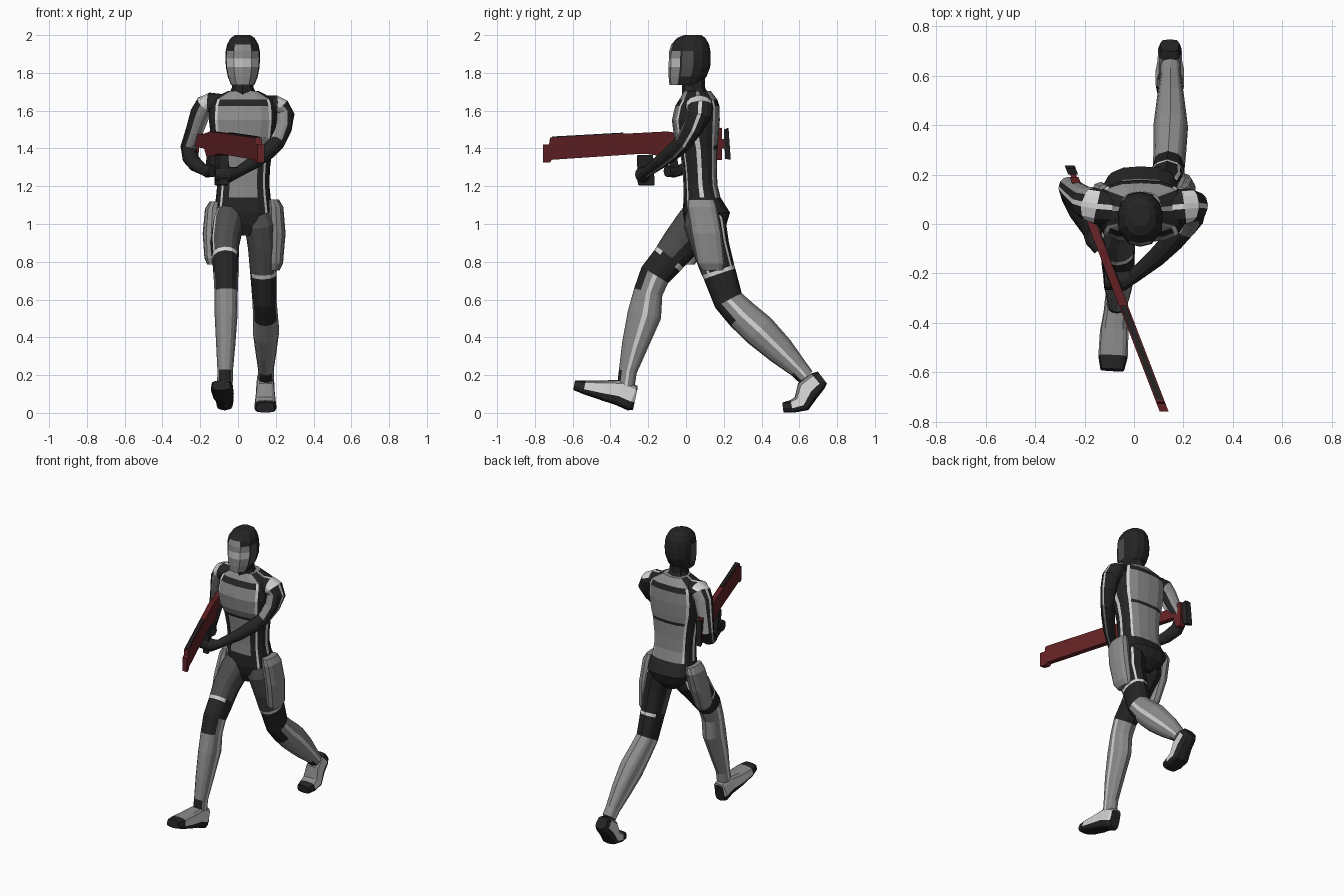
import bpy, bmesh
from math import sin, cos, radians
from mathutils import Vector as V

# Flat colours
MATS = []
def mat(name, r, g, b):
    m = bpy.data.materials.new(name)
    m.diffuse_color = (r, g, b, 1)
    MATS.append(m)
    return len(MATS) - 1

DARK = mat("charcoal suit", .018, .018, .018)
SLATE = mat("slate thigh", .075, .075, .075)
GREY = mat("mid grey armour", .26, .26, .26)
LIGHT = mat("light grey stripe", .66, .66, .66)
VISOR = mat("pale visor", .55, .55, .55)
RED = mat("dark red weapon", .125, .016, .018)

def finish(name, bm):
    bmesh.ops.recalc_face_normals(bm, faces=bm.faces[:])
    for v in bm.verts:
        v.co.z = max(v.co.z, 0)
    me = bpy.data.meshes.new(name)
    bm.to_mesh(me)
    bm.free()
    for m in MATS:
        me.materials.append(m)
    ob = bpy.data.objects.new(name, me)
    bpy.context.collection.objects.link(ob)
    return ob

def loft(name, rings, half, colour, ref=(0, -1, 0), e=2.2, flat=False):
    """Tube through rings (x, y, z, half width, half depth); angle 0 faces ref, +90 faces +x."""
    ang = half + [-a for a in half[-2:0:-1]]
    n = len(ang)
    bm = bmesh.new()
    loops = []
    for i, (x, y, z, rx, rf) in enumerate(rings):
        a, b = rings[max(i - 1, 0)], rings[min(i + 1, len(rings) - 1)]
        t = V((0, 0, -1)) if flat else (V(b[:3]) - V(a[:3])).normalized()
        f = V(ref) - t * t.dot(V(ref))
        f.normalize()
        s = f.cross(t)
        loop = []
        for q in ang:
            c, d = cos(radians(q)), sin(radians(q))
            p = lambda k: (1 if k > 0 else -1) * abs(k) ** (2 / e)
            loop.append(bm.verts.new(V((x, y, z)) + s * rx * p(d) + f * rf * p(c)))
        loops.append(loop)
    for i in range(len(rings) - 1):
        for j in range(n):
            k = (j + 1) % n
            face = bm.faces.new((loops[i][j], loops[i][k], loops[i + 1][k], loops[i + 1][j]))
            a, b = ang[j], ang[k]
            if b - a > 180:
                b -= 360
            if a - b > 180:
                b += 360
            mid = (a + b) / 2
            face.material_index = colour(i, mid if mid <= 180 else mid - 360)
    for i, loop in ((0, loops[0]), (len(rings) - 2, loops[-1])):
        bm.faces.new(loop).material_index = colour(i, 180)
    return finish(name, bm)

def plate(name, pts, x0, x1, m, bevel=0, shear=0, y0=.21):
    """Side profile (y, z) extruded from x0 to x1, optionally slanted in plan."""
    bm = bmesh.new()
    f = bm.faces.new([bm.verts.new((x0, y, z)) for y, z in pts])
    r = bmesh.ops.extrude_face_region(bm, geom=[f])
    for v in r["geom"]:
        if isinstance(v, bmesh.types.BMVert):
            v.co.x = x1
    for v in bm.verts:
        v.co.x += (y0 - v.co.y) * shear
    for f in bm.faces:
        f.material_index = m
    ob = finish(name, bm)
    if bevel:
        b = ob.modifiers.new("bevel", 'BEVEL')
        b.width, b.segments = bevel, 2
    return ob

# Head: helmet with face mask, visor band and side panels
def head_col(i, a):
    a = abs(a)
    if i >= 3 and a < 66 or i == 2 and a < 28:
        return VISOR if i == 4 else GREY
    return SLATE if 3 <= i <= 5 and 72 < a < 98 else DARK
HX = .025
loft("head", [(HX, .035, 2.0, .04, .045), (HX, .028, 1.985, .064, .075), (HX, .022, 1.95, .084, .1),
              (HX, .02, 1.915, .091, .109), (HX, .02, 1.875, .092, .111), (HX, .018, 1.83, .09, .11),
              (HX, .008, 1.78, .08, .1), (HX, -.008, 1.735, .062, .08)],
     [0, 28, 66, 72, 98, 125, 152, 180], head_col, flat=True, e=2.3)
loft("neck", [(HX, .04, 1.78, .055, .06), (HX, .04, 1.72, .058, .062), (HX, .055, 1.67, .085, .075)],
     [0, 45, 90, 135, 180], lambda i, a: DARK, flat=True)

# Torso: chest, belly and back panels framed by stripes, dark pelvis
def torso_col(i, a):
    a = abs(a)
    if i >= 9:
        return LIGHT if 42 < a < 52 and i < 11 else DARK
    if 42 < a < 52 or 128 < a < 138 or 86 < a < 94:
        return LIGHT if i > 0 else GREY
    if a < 42 or a > 138:
        return DARK if i in (1, 5) or i > 5 and 22 < a < 42 else GREY
    return DARK
TX = .028
loft("torso", [(TX, .06, 1.705, .08, .07), (TX, .065, 1.66, .165, .1), (TX, .06, 1.625, .178, .117),
               (TX, .052, 1.55, .182, .127), (TX, .055, 1.46, .172, .118), (TX, .063, 1.415, .16, .105),
               (TX, .066, 1.395, .155, .1), (TX, .072, 1.3, .142, .092), (TX, .076, 1.21, .138, .09),
               (TX, .085, 1.14, .145, .098), (TX, .108, 1.06, .155, .125), (TX, .105, 1.0, .125, .11),
               (TX, .09, .94, .05, .07)],
     [0, 24, 42, 50, 70, 87, 93, 110, 128, 137, 160, 180], torso_col, flat=True, e=2.8)

# Legs: thigh with stripes, hem, knee guard, shin
LEG_ANG = [0, 28, 50, 60, 84, 98, 125, 136, 146, 180]
def leg_col(side):
    def col(i, a):
        s = a * side
        a = abs(a)
        if i < 3:
            if 50 < s < 60 or 136 < s < 146:
                return LIGHT
            return SLATE if a < 50 or s < 0 and a < 98 else DARK
        if i == 3:
            return LIGHT if s > -60 or a > 125 else DARK
        if i == 4 or i == 5 and a < 62 or i == 9 and a < 50:
            return DARK
        return LIGHT if 84 < a < 98 else GREY
    return col
loft("front_leg", [(-.04, .09, 1.08, .07, .09), (-.055, .055, 1.0, .085, .11), (-.07, -.03, .895, .077, .1),
                   (-.067, -.085, .825, .071, .09), (-.066, -.1, .805, .07, .088), (-.064, -.165, .73, .066, .082),
                   (-.063, -.2, .64, .062, .077), (-.063, -.22, .52, .061, .09), (-.065, -.27, .36, .051, .07),
                   (-.068, -.308, .22, .041, .048), (-.07, -.32, .13, .042, .046)], LEG_ANG, leg_col(-1))
loft("rear_leg", [(.1, .09, 1.08, .07, .09), (.118, .1, 1.0, .085, .112), (.132, .13, .88, .08, .1),
                  (.134, .17, .755, .071, .09), (.135, .178, .735, .07, .088), (.14, .225, .595, .064, .08),
                  (.145, .295, .52, .066, .085), (.148, .39, .435, .07, .09), (.148, .5, .33, .056, .076),
                  (.148, .595, .235, .042, .052), (.148, .635, .19, .042, .046)], LEG_ANG, leg_col(1))

# Feet: grey uppers with side stripes, dark soles, toes and raised heel
def foot_col(heel):
    def col(i, a):
        a = abs(a)
        if a > 98 or i == 4 or heel and i == 0:
            return DARK
        return LIGHT if 55 < a < 98 else GREY
    return col
FOOT_ANG = [0, 28, 55, 98, 125, 145, 180]
loft("front_foot", [(-.07, -.268, .075, .036, .06), (-.07, -.282, .078, .046, .07), (-.073, -.35, .108, .05, .07),
                    (-.08, -.431, .118, .058, .055), (-.085, -.535, .135, .06, .037), (-.088, -.59, .146, .048, .026)],
     FOOT_ANG, foot_col(False), ref=(0, .3, .95), e=3.2)
loft("rear_foot", [(.145, .722, .187, .038, .04), (.145, .697, .168, .048, .054), (.145, .645, .12, .05, .064),
                   (.145, .612, .05, .058, .05), (.145, .56, .034, .058, .034), (.145, .513, .028, .048, .027)],
     FOOT_ANG, foot_col(True), ref=(0, -.3, .95), e=3.2)

# Rounded thigh guards on the hips
GUARD_ANG = [0, 30, 60, 90, 120, 150, 180]
for name, rings in (("left_thigh_guard", [(.188, .08, 1.13, .028, .07), (.2, .085, 1.09, .04, .08), (.207, .108, .95, .045, .082),
                                          (.2, .132, .79, .038, .074), (.192, .14, .755, .028, .058)]),
                    ("right_thigh_guard", [(-.122, .09, 1.12, .028, .07), (-.135, .09, 1.08, .04, .08),
                                           (-.142, .05, .95, .045, .082), (-.14, .0, .82, .038, .07), (-.135, -.01, .785, .028, .055)])):
    loft(name, rings, GUARD_ANG, lambda i, a: GREY, flat=True, e=2.6)

# Arms: shoulder cap, striped upper arm, dark forearm and fist
def arm_col(side):
    def col(i, a):
        s = a * side
        if i < 5:
            if 84 < s < 98 or i == 1 and abs(a) < 150:
                return LIGHT
            if i > 1 and (-84 < s < 12 or side < 0 and abs(a) > 125):
                return LIGHT if -84 < s < -50 else GREY
        elif i < 8 and 84 < s < 98:
            return GREY
        return DARK
    return col
ARM_ANG = [0, 20, 50, 84, 98, 125, 150, 180]
loft("left_arm", [(.15, .065, 1.62, .06, .07), (.2, .07, 1.625, .056, .072), (.222, .075, 1.615, .055, .07),
                  (.246, .07, 1.575, .053, .064), (.238, .035, 1.505, .047, .054), (.205, -.015, 1.43, .042, .046),
                  (.16, -.065, 1.385, .042, .044), (.09, -.135, 1.33, .036, .038), (.0, -.21, 1.275, .028, .028),
                  (-.045, -.23, 1.262, .042, .04), (-.12, -.232, 1.265, .036, .034)], ARM_ANG, arm_col(1))
loft("right_arm", [(-.1, .065, 1.63, .06, .07), (-.15, .07, 1.64, .056, .072), (-.172, .08, 1.63, .055, .07),
                   (-.2, .09, 1.585, .053, .064), (-.23, .115, 1.495, .047, .054), (-.262, .145, 1.405, .043, .046),
                   (-.252, .115, 1.35, .042, .044), (-.225, .05, 1.315, .038, .04), (-.18, -.03, 1.285, .028, .028),
                   (-.162, -.065, 1.28, .034, .036), (-.135, -.1, 1.28, .03, .03)], ARM_ANG, arm_col(-1))

# Rifle: slanted red body with dark rail, grips and butt plate
G = dict(shear=.384)
C = -.25
plate("rifle_body", [(-.757, 1.325), (-.757, 1.42), (-.725, 1.422), (-.72, 1.457), (-.1, 1.49), (.0, 1.475),
                     (.15, 1.48), (.155, 1.505), (.19, 1.51), (.19, 1.34), (.155, 1.34), (.14, 1.41),
                     (-.02, 1.4), (-.05, 1.36), (-.14, 1.36), (-.2, 1.37), (-.265, 1.37), (-.71, 1.34), (-.72, 1.325)],
      C - .018, C + .018, RED, **G)
plate("rifle_rail", [(-.71, 1.456), (-.71, 1.463), (-.33, 1.484), (-.33, 1.476)], C - .012, C + .012, DARK, **G)
plate("rifle_foregrip", [(-.255, 1.205), (-.26, 1.365), (-.175, 1.365), (-.165, 1.205)], C - .022, C + .022, DARK, .006, **G)
plate("rifle_pistol_grip", [(-.07, 1.25), (-.1, 1.38), (-.055, 1.39), (-.03, 1.26)], C - .016, C + .016, DARK, **G)
plate("rifle_butt_link", [(.185, 1.4), (.185, 1.45), (.21, 1.45), (.21, 1.4)], C - .012, C + .012, RED, **G)
plate("rifle_butt_plate", [(.207, 1.345), (.2, 1.5), (.225, 1.51), (.237, 1.34)], C - .02, C + .02, DARK, **G)
